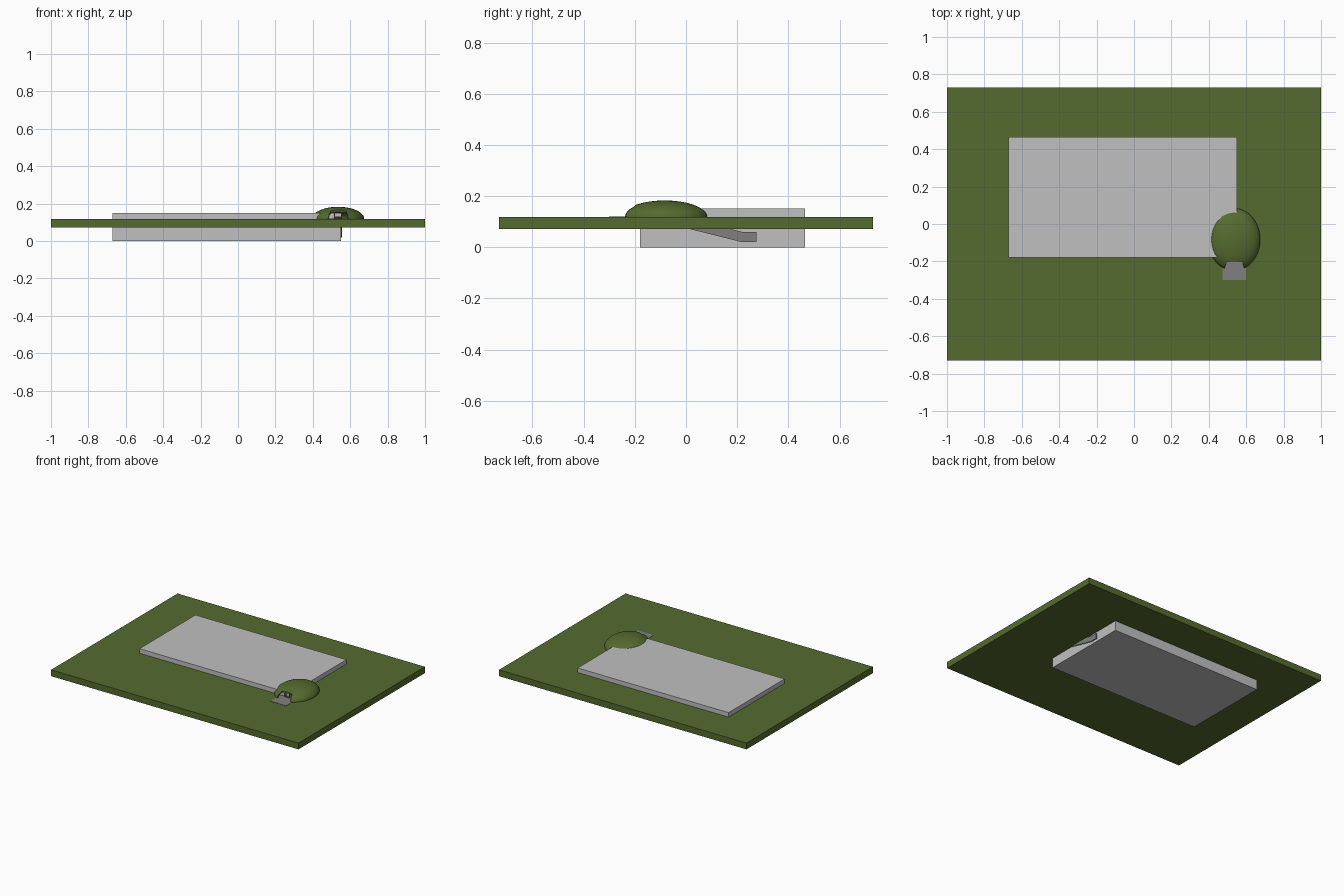
import bpy
import bmesh
import math
from mathutils import Matrix

old = bpy.data.objects.get("Cube")
if old:
    bpy.data.objects.remove(old, do_unlink=True)


def material(name, rgb):
    linear = [(c / 12.92 if c < 0.04 else ((c + 0.055) / 1.055) ** 2.4) for c in rgb]
    mat = bpy.data.materials.new(name)
    mat.use_nodes = True
    mat.diffuse_color = (*linear, 1)
    mat.node_tree.nodes["Principled BSDF"].inputs["Base Color"].default_value = (*linear, 1)
    return mat


grass = material("olive green", (0.333, 0.42, 0.184))
concrete = material("light grey", (0.753, 0.753, 0.753))
stone = material("mid grey", (0.502, 0.502, 0.502))


def finish(name, bm, mat):
    bmesh.ops.recalc_face_normals(bm, faces=bm.faces)
    mesh = bpy.data.meshes.new(name)
    bm.to_mesh(mesh)
    bm.free()
    mesh.materials.append(mat)
    obj = bpy.data.objects.new(name, mesh)
    bpy.context.collection.objects.link(obj)
    return obj


def extrude(name, points, offset, mat):
    """Make a prism from a flat outline and an extrusion vector."""
    bm = bmesh.new()
    face = bm.faces.new([bm.verts.new(p) for p in points])
    new = bmesh.ops.extrude_face_region(bm, geom=[face])["geom"]
    bmesh.ops.translate(bm, vec=offset,
                        verts=[v for v in new if isinstance(v, bmesh.types.BMVert)])
    return finish(name, bm, mat)


def block(name, x, y, z, mat):
    outline = [(x[0], y[0], z[0]), (x[1], y[0], z[0]), (x[1], y[1], z[0]), (x[0], y[1], z[0])]
    return extrude(name, outline, (0, 0, z[1] - z[0]), mat)


# Ground slab and the buried room
GROUND = 0.118
block("ground", (-1, 1), (-0.73, 0.73), (0.072, GROUND), grass)
block("buried_room", (-0.67, 0.55), (-0.18, 0.465), (0, 0.151), concrete)

# Hollow mound over the entrance
bm = bmesh.new()
bmesh.ops.create_uvsphere(bm, u_segments=64, v_segments=32, radius=1)
bmesh.ops.delete(bm, geom=[v for v in bm.verts if v.co.z < -0.01], context='VERTS')
bmesh.ops.transform(bm, verts=bm.verts, matrix=Matrix.Translation((0.535, -0.083, GROUND))
                    @ Matrix.Diagonal((0.14, 0.167, 0.065, 1)))
mound = finish("entrance_mound", bm, grass)
shell = mound.modifiers.new("shell", 'SOLIDIFY')
shell.thickness = 0.008
shell.offset = -1

# Flared doorway cut into the front of the mound
cutter = extrude("doorway_cutter", [(0.472, -0.27, 0.1), (0.6, -0.27, 0.1),
                                    (0.578, -0.2, 0.1), (0.497, -0.2, 0.1)],
                 (0, 0, 0.12), grass)
cutter.hide_render = True
door = mound.modifiers.new("doorway", 'BOOLEAN')
door.object = cutter
door.operation = 'DIFFERENCE'
door.solver = 'EXACT'
bpy.ops.object.select_all(action='DESELECT')
bpy.context.view_layer.objects.active = mound
mound.select_set(True)
for mod in ("shell", "doorway"):
    bpy.ops.object.modifier_apply(modifier=mod)
bpy.data.objects.remove(cutter, do_unlink=True)
bpy.ops.object.shade_smooth_by_angle(angle=math.radians(35))

# Entrance apron
block("entrance_path", (0.472, 0.6), (-0.3, -0.19), (GROUND - 0.01, GROUND + 0.002), stone)

# Sloping passage: floor, roof and side walls share one path
LEFT, RIGHT, WALL, HEIGHT = 0.513, 0.557, 0.006, 0.04
path = [(-0.2, 0.125), (0.22, 0.02), (0.275, 0.02)]


def passage(name, x, low, high):
    outline = [(x[0], y, z + low) for y, z in path]
    outline += [(x[0], y, z + high) for y, z in reversed(path)]
    extrude(name, outline, (x[1] - x[0], 0, 0), stone)


passage("passage_floor", (LEFT, RIGHT), 0, WALL)
passage("passage_roof", (LEFT, RIGHT), HEIGHT - WALL, HEIGHT)
passage("passage_right_wall", (LEFT, LEFT + WALL), WALL, HEIGHT - WALL)
passage("passage_left_wall", (RIGHT - WALL, RIGHT), WALL, HEIGHT - WALL)
